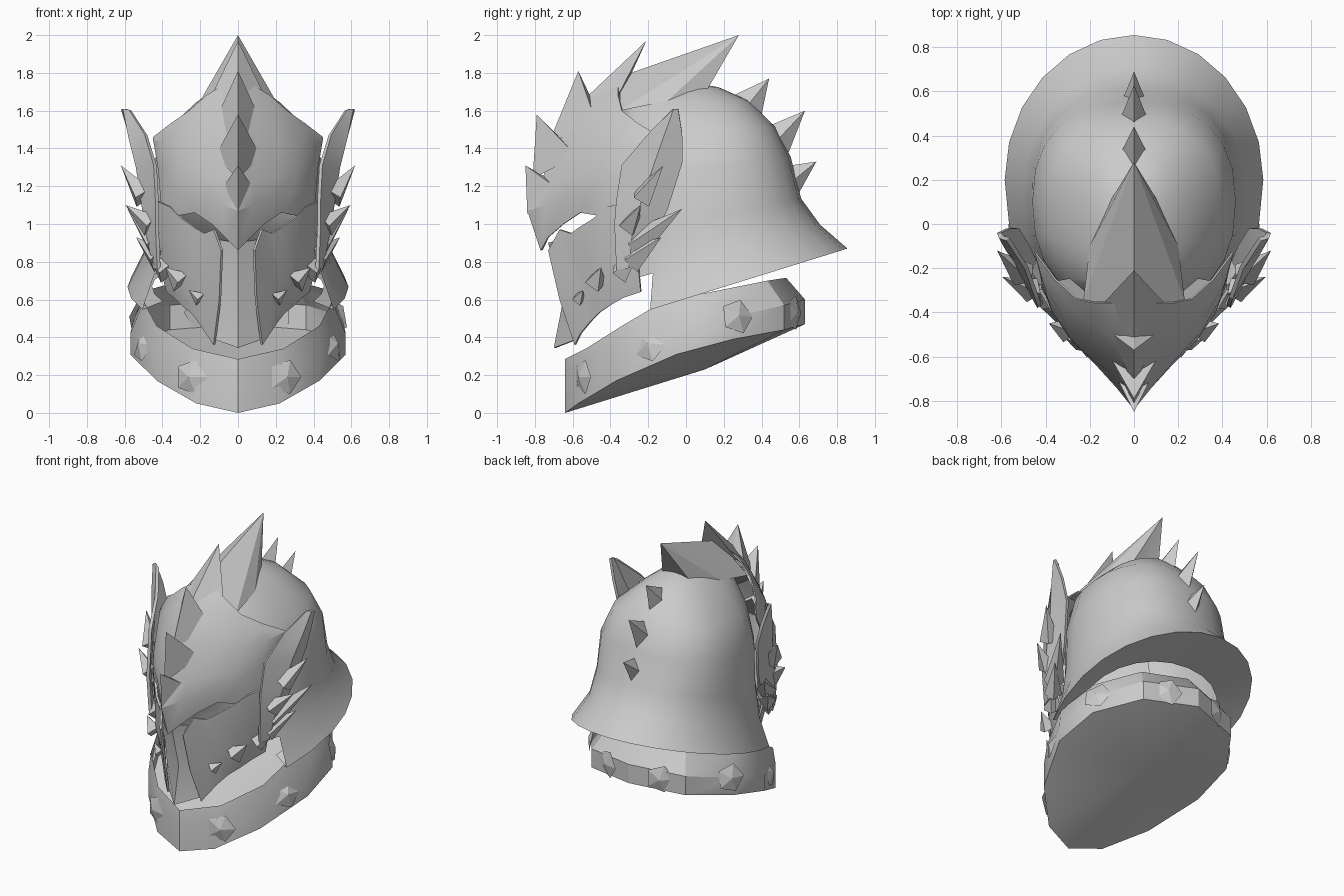
import bpy, bmesh, math
from mathutils import Vector

if "Cube" in bpy.data.objects:
    bpy.data.objects.remove(bpy.data.objects["Cube"])

steel = bpy.data.materials.new("steel_grey")
steel.diffuse_color = (0.6, 0.6, 0.6, 1)
steel.use_nodes = True
steel.node_tree.nodes["Principled BSDF"].inputs["Base Color"].default_value = steel.diffuse_color


def finish(bm, name, thick=0.0, angle=32):
    bmesh.ops.remove_doubles(bm, verts=bm.verts, dist=0.0005)
    bmesh.ops.recalc_face_normals(bm, faces=bm.faces)
    if thick:
        bmesh.ops.solidify(bm, geom=bm.faces[:], thickness=thick)
        bmesh.ops.recalc_face_normals(bm, faces=bm.faces)
    mesh = bpy.data.meshes.new(name)
    bm.to_mesh(mesh)
    bm.free()
    mesh.materials.append(steel)
    obj = bpy.data.objects.new(name, mesh)
    bpy.context.collection.objects.link(obj)
    bpy.ops.object.select_all(action='DESELECT')
    obj.select_set(True)
    bpy.context.view_layer.objects.active = obj
    bpy.ops.object.shade_smooth_by_angle(angle=math.radians(angle))
    return obj


def sheet(name, rows, thick=0.0, skip=lambda i, j: False, floor=None, angle=32):
    """Skin a grid of right-hand points and its mirror image."""
    bm = bmesh.new()
    for s in (1, -1):
        grid = [[bm.verts.new((s * x, y, z)) for x, y, z in row] for row in rows]
        for i in range(len(grid) - 1):
            for j in range(len(grid[0]) - 1):
                if not skip(i, j):
                    quad = (grid[i][j], grid[i][j + 1], grid[i + 1][j + 1], grid[i + 1][j])
                    bm.faces.new(quad if s > 0 else quad[::-1])
        if floor:
            c = bm.verts.new(floor)
            for a, b in zip(grid[0], grid[0][1:]):
                bm.faces.new((b, a, c) if s > 0 else (a, b, c))
    bmesh.ops.remove_doubles(bm, verts=bm.verts, dist=0.0005)
    bmesh.ops.dissolve_degenerate(bm, dist=0.0005, edges=bm.edges)
    loose = [v for v in bm.verts if not v.link_faces]
    bmesh.ops.delete(bm, geom=loose, context='VERTS')
    return finish(bm, name, thick, angle)


def ridge_spike(name, tip, front, back, *sides):
    """Folded spike on the centre line; tip, front and back are (y, z)."""
    bm = bmesh.new()
    t, f, b = (bm.verts.new((0, *p)) for p in (tip, front, back))
    right = [bm.verts.new(p) for p in sides]
    left = [bm.verts.new((-p[0], p[1], p[2])) for p in sides]
    loop = [f] + right + [b] + left[::-1]
    for k in range(len(loop)):
        bm.faces.new((t, loop[k], loop[(k + 1) % len(loop)]))
    bm.faces.new(loop)
    finish(bm, name, angle=25)


def point_pair(name, base, tip, radius, sides=4, flat=1.0):
    """Pointed scale or stud on both sides of the helmet."""
    for s, label in ((1, "right"), (-1, "left")):
        b = Vector((s * base[0], base[1], base[2]))
        d = Vector((s * tip[0], tip[1], tip[2])) - b
        q = d.to_track_quat('Z', 'Y')
        bm = bmesh.new()
        ring = []
        for k in range(sides):
            a = math.tau * k / sides
            ring.append(bm.verts.new(b + q @ Vector((radius * flat * math.cos(a),
                                                     radius * math.sin(a), 0))))
        top = bm.verts.new(b + d)
        bm.faces.new(ring)
        for k in range(sides):
            bm.faces.new((ring[k], ring[(k + 1) % sides], top))
        finish(bm, name + "_" + label, angle=20)


# Helmet bowl: stacked tilted rings flaring into the neck guard, open at the face
def bowl_ring(w, yf, yb, c, z0, slope, power=.85):
    pts = []
    for k in range(13):
        a = math.pi * k / 12
        sx, cy = max(math.sin(a), 0) ** power, math.cos(a)
        cy = math.copysign(abs(cy) ** power, cy)
        y = c - cy * (c - yf if cy > 0 else yb - c)
        pts.append((w * sx if 0 < k < 12 else 0, y, z0 + slope * y))
    return pts


levels = [(.585, -.58, .855, .2, .605, .31, 1), (.505, -.45, .71, .12, .79, .29, .95),
          (.47, -.38, .61, .1, 1.0, .22), (.46, -.38, .555, .1, 1.27, .15),
          (.39, -.36, .47, .08, 1.48, .08), (.22, -.35, .33, .02, 1.645, .03),
          (.11, -.18, .17, 0, 1.725, 0), (0, -.02, -.02, -.02, 1.755, 0)]
sheet("helmet_bowl", [bowl_ring(*v) for v in levels],
      skip=lambda i, j: i < 4 and j < (4 if i == 0 else 3))

# Underside of the flared neck guard
sheet("guard_underside", [bowl_ring(.455, -.4, .53, .12, .635, .3, .95), bowl_ring(*levels[0])],
      skip=lambda i, j: j < 4)

# Tilted neck collar with a keeled floor and an inward-leaning lip
sheet("neck_collar", [
    [(0, -.64, 0), (.22, -.57, .05), (.43, -.37, .17), (.57, -.05, .31),
     (.55, .25, .39), (.36, .52, .44), (0, .63, .47)],
    [(0, -.64, .2), (.23, -.56, .25), (.43, -.37, .33), (.57, -.05, .42),
     (.55, .25, .51), (.36, .52, .57), (0, .63, .6)],
    [(0, -.64, .285), (.24, -.53, .34), (.43, -.34, .46), (.5, -.12, .59),
     (.48, .18, .65), (.3, .43, .7), (0, .53, .715)]], floor=(0, .1, .23))

# Collar studs
for base, out in [((.25, -.545, .19), (.012, -.024, 0)), ((.5, -.19, .36), (.03, -.016, .01)),
                  ((.53, .27, .51), (.022, .012, .005)), ((.2, .57, .53), (.01, .022, 0))]:
    point_pair("collar_stud", base, [a + b for a, b in zip(base, out)], .095, 5)

# Brow visor ending in a beak
sheet("brow_visor", [
    [(0, -.77, .86), (.07, -.73, .93), (.14, -.65, 1.0), (.23, -.56, 1.06), (.34, -.44, 1.04), (.41, -.3, 1.05)],
    [(0, -.84, 1.07), (.08, -.74, 1.1), (.18, -.63, 1.14), (.29, -.52, 1.17), (.37, -.4, 1.19), (.415, -.28, 1.2)],
    [(0, -.76, 1.24), (.1, -.68, 1.24), (.2, -.6, 1.25), (.31, -.48, 1.26), (.39, -.34, 1.28), (.425, -.23, 1.3)],
    [(0, -.69, 1.44), (.1, -.61, 1.42), (.21, -.53, 1.42), (.32, -.42, 1.42), (.41, -.27, 1.43), (.45, -.13, 1.45)],
    [(0, -.55, 1.65), (.09, -.51, 1.61), (.18, -.46, 1.57), (.28, -.38, 1.53), (.37, -.27, 1.5), (.45, -.13, 1.455)],
    [(0, -.37, 1.76), (.09, -.36, 1.73), (.17, -.36, 1.68), (.26, -.34, 1.6), (.36, -.25, 1.53), (.45, -.13, 1.46)],
], 0.008, angle=25)

# Crest spikes along the centre line, front to back
for spike in [
        ("beak_spike", (-.85, 1.31), (-.84, 1.05), (-.72, 1.235), (.09, -.67, 1.18)),
        ("lower_brow_spike", (-.79, 1.58), (-.812, 1.24), (-.65, 1.44), (.12, -.58, 1.36)),
        ("upper_brow_spike", (-.57, 1.81), (-.73, 1.42), (-.48, 1.62), (.12, -.48, 1.55)),
        ("forehead_spike", (-.21, 1.97), (-.56, 1.64), (-.36, 1.64), (.13, -.48, 1.57), (.14, -.36, 1.68)),
        ("crown_spike", (.28, 2.0), (-.35, 1.78), (.1, 1.71), (.23, -.35, 1.6), (.2, -.1, 1.65), (.11, .1, 1.69)),
        ("upper_back_spike", (.44, 1.77), (.25, 1.68), (.4, 1.58), (.06, .32, 1.62)),
        ("middle_back_spike", (.63, 1.6), (.44, 1.52), (.54, 1.37), (.06, .48, 1.44)),
        ("lower_back_spike", (.69, 1.33), (.55, 1.31), (.59, 1.15), (.055, .555, 1.22))]:
    ridge_spike(*spike)

# Chin plate between the cheeks
sheet("chin_plate", [
    [(0, -.73, .9), (.12, -.66, .92)],
    [(0, -.65, .6), (.12, -.61, .6)],
    [(0, -.7, .345), (.13, -.58, .39)]], 0.01, angle=20)

# Cheek guards with a jagged upper edge
sheet("cheek_guards", [
    [(.09, -.73, .86), (.13, -.67, .97), (.18, -.61, .95), (.23, -.57, .98), (.3, -.49, 1.03), (.36, -.42, 1.09), (.43, -.3, 1.12)],
    [(.1, -.67, .6), (.18, -.6, .7), (.23, -.545, .71), (.29, -.49, .73), (.34, -.42, .76), (.39, -.35, .8), (.43, -.26, .84)],
    [(.13, -.59, .36), (.17, -.56, .42), (.21, -.51, .48), (.25, -.46, .53), (.3, -.4, .57), (.34, -.33, .61), (.38, -.24, .64)],
], 0.014, angle=25)

# Swept side fins
sheet("side_fins", [
    [(.41, -.36, .76), (.43, -.3, .77), (.42, -.26, .79)],
    [(.42, -.37, 1.0), (.47, -.28, .97), (.44, -.17, .95)],
    [(.42, -.36, 1.12), (.49, -.24, 1.1), (.47, -.1, 1.08)],
    [(.43, -.33, 1.31), (.52, -.17, 1.3), (.52, -.02, 1.33)],
    [(.48, -.19, 1.47), (.56, -.11, 1.46), (.56, -.02, 1.48)],
    [(.565, -.06, 1.6), (.59, -.055, 1.61), (.6, -.04, 1.61)]], 0.02, angle=25)

# Horn scales along the fins and cheeks
for base, tip, r, flat in [((.5, -.23, 1.14), (.62, -.12, 1.31), .07, 0.9),
                           ((.46, -.3, .99), (.595, -.24, 1.1), .065, 0.9),
                           ((.43, -.27, .89), (.585, -.02, 1.08), .085, 0.75),
                           ((.42, -.29, .81), (.54, -.13, .93), .075, 0.75),
                           ((.38, -.35, .74), (.48, -.25, .85), .065, 0.8),
                           ((.3, -.48, .69), (.385, -.45, .77), .065, 0.9),
                           ((.2, -.57, .6), (.26, -.545, .65), .04, 0.9)]:
    point_pair("horn_scale", base, tip, r, 4, flat)
